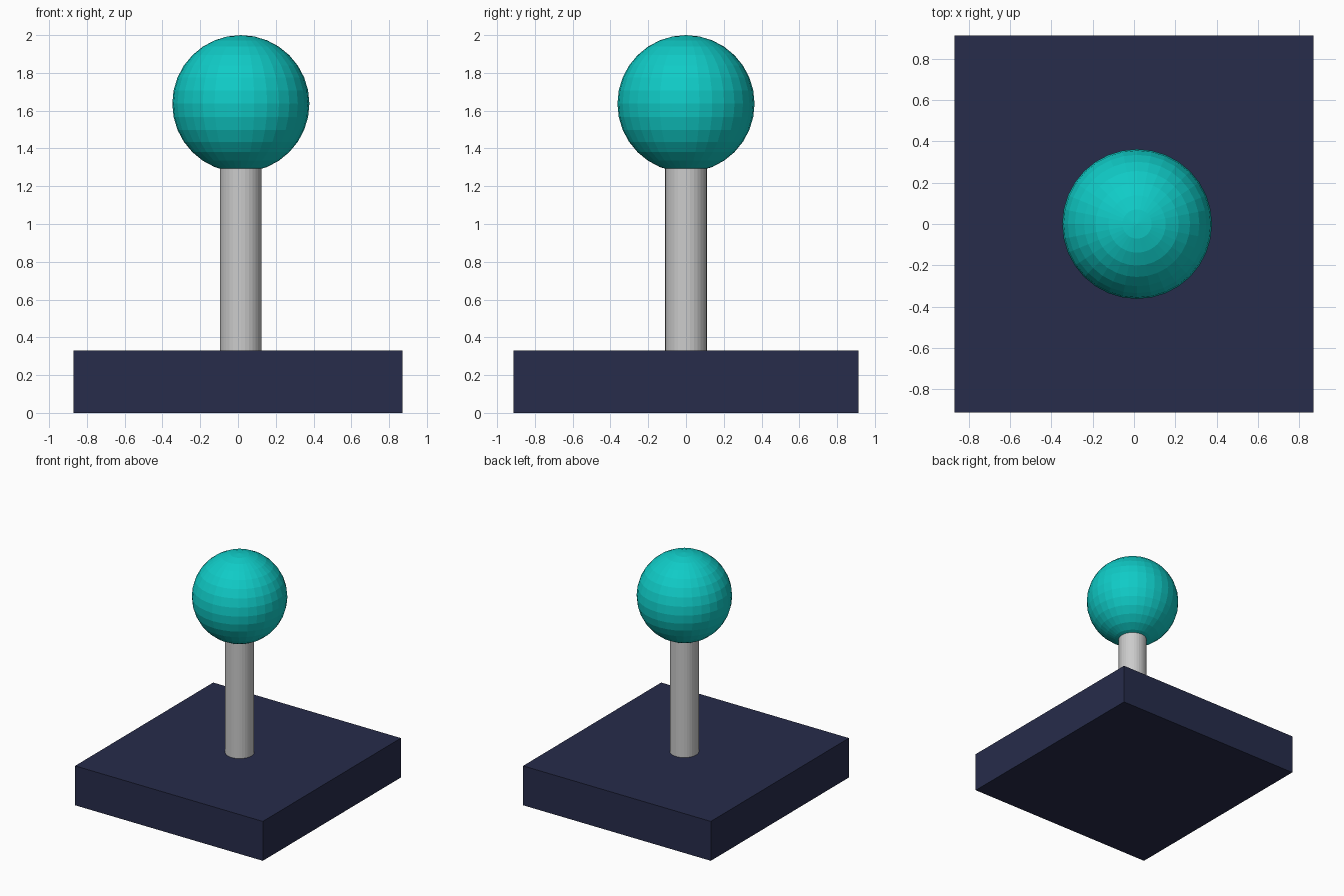
import bpy

if "Cube" in bpy.data.objects:
    bpy.data.objects.remove(bpy.data.objects["Cube"])

POST_X = 0.015  # post and ball sit slightly off the base centre
BALL_R = 0.363
BALL_Z = 2.0 - BALL_R
BASE_TOP = 0.33


def colour(obj, name, rgb):
    mat = bpy.data.materials.new(name)
    mat.diffuse_color = (*rgb, 1.0)
    mat.use_nodes = True
    mat.node_tree.nodes["Principled BSDF"].inputs["Base Color"].default_value = mat.diffuse_color
    obj.data.materials.append(mat)


# Base slab
bpy.ops.mesh.primitive_cube_add(size=1, location=(0, 0, BASE_TOP / 2))
base = bpy.context.object
base.name = "base"
base.scale = (1.74, 1.828, BASE_TOP)
bpy.ops.object.transform_apply(location=False, rotation=False, scale=True)
colour(base, "navy", (0.02, 0.025, 0.07))

# Post, running from inside the base into the ball
post_bottom, post_top = 0.2, 1.4
bpy.ops.mesh.primitive_cylinder_add(
    vertices=32, radius=0.11, depth=post_top - post_bottom,
    location=(POST_X, 0, (post_bottom + post_top) / 2))
bpy.context.object.name = "post"

# Faceted ball on top
bpy.ops.mesh.primitive_uv_sphere_add(
    segments=32, ring_count=16, radius=BALL_R, location=(POST_X, 0, BALL_Z))
ball = bpy.context.object
ball.name = "ball"
colour(ball, "teal", (0.005, 0.6, 0.57))
